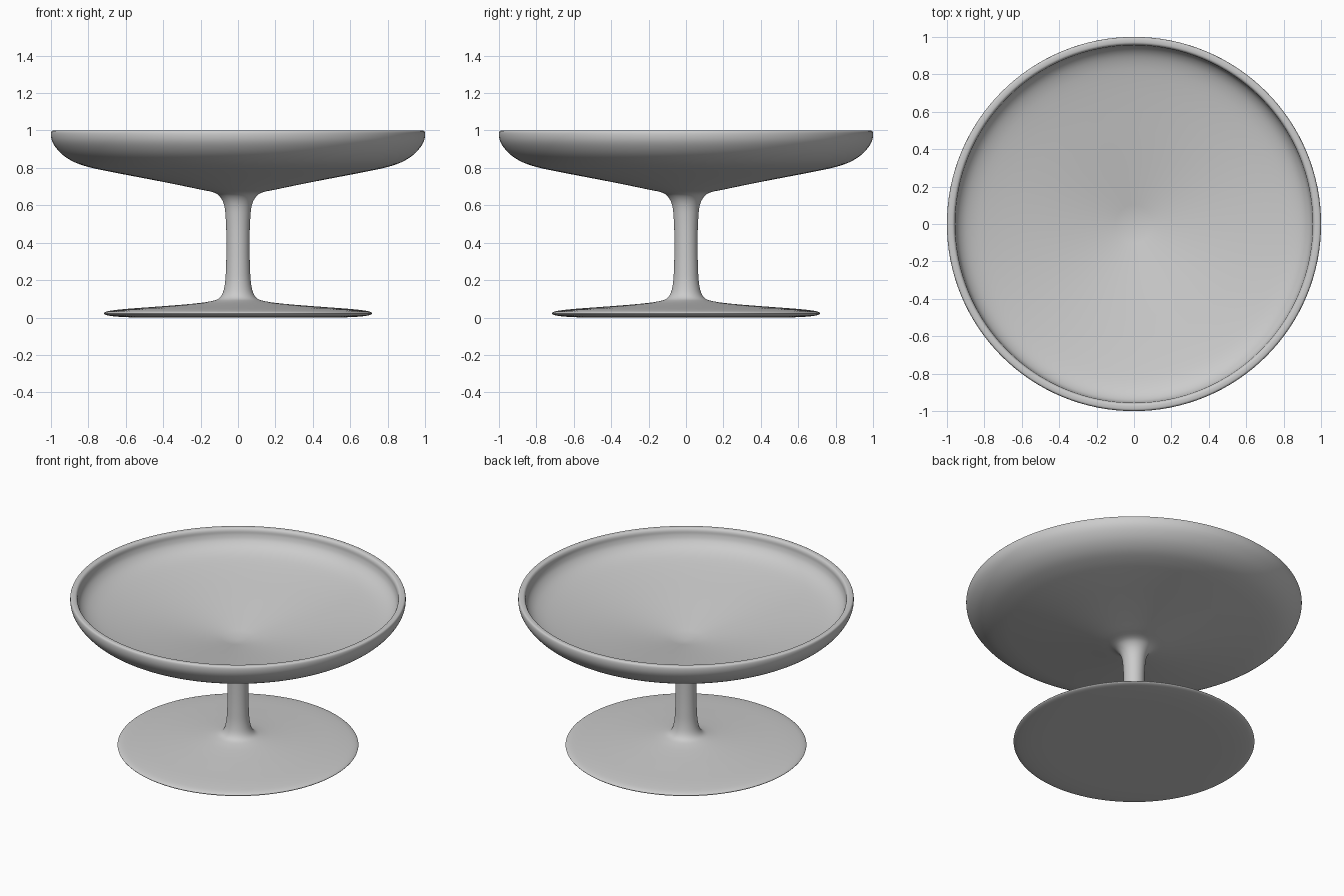
import bpy
import bmesh
import math
from mathutils import Vector

cube = bpy.data.objects.get("Cube")
if cube:
    bpy.data.objects.remove(cube, do_unlink=True)

SEGMENTS = 128
STEPS = 4

# Profile sections as (radius, height), running from the underside up and over the rim
foot = [(0, 0), (0.54, 0), (0.67, 0.007), (0.71, 0.015), (0.718, 0.022),
        (0.705, 0.031), (0.64, 0.042), (0.45, 0.057), (0.25, 0.073), (0.15, 0.086)]
stem = [(0.105, 0.1), (0.084, 0.125), (0.07, 0.18), (0.064, 0.27), (0.062, 0.4),
        (0.065, 0.52), (0.074, 0.6), (0.092, 0.64)]
bowl_outside = [(0.12, 0.665), (0.2, 0.684), (0.4, 0.725), (0.7, 0.783), (0.8, 0.805),
                (0.88, 0.833), (0.94, 0.872), (0.98, 0.917), (0.997, 0.952), (1, 0.985)]
rim = [(0.995, 0.997), (0.98, 1), (0.965, 0.997), (0.957, 0.985)]
bowl_inside = [(0.954, 0.96), (0.943, 0.93), (0.915, 0.9), (0.87, 0.876),
               (0.78, 0.851), (0.4, 0.781), (0, 0.708)]


def smooth_path(points):
    """Run a centripetal spline through the points."""
    pts = [Vector(p) for p in points]
    pts = [2 * pts[0] - pts[1]] + pts + [2 * pts[-1] - pts[-2]]
    path = []
    for a, b, c, d in zip(pts, pts[1:], pts[2:], pts[3:]):
        t1 = (b - a).length ** 0.5
        t2 = t1 + (c - b).length ** 0.5
        t3 = t2 + (d - c).length ** 0.5
        for i in range(STEPS):
            t = t1 + (t2 - t1) * i / STEPS
            ab = a.lerp(b, t / t1)
            bc = b.lerp(c, (t - t1) / (t2 - t1))
            cd = c.lerp(d, (t - t2) / (t3 - t2))
            path.append(ab.lerp(bc, t / t2).lerp(bc.lerp(cd, (t - t1) / (t3 - t1)),
                                                 (t - t1) / (t2 - t1)))
    path.append(pts[-2])
    return path


def lathe(name, points, material):
    """Spin a profile around the z axis into a smooth solid."""
    bm = bmesh.new()
    verts = [bm.verts.new((max(p.x, 0), 0, max(p.y, 0))) for p in smooth_path(points)]
    edges = [bm.edges.new(pair) for pair in zip(verts, verts[1:])]
    bmesh.ops.spin(bm, geom=verts + edges, cent=(0, 0, 0), axis=(0, 0, 1),
                   angle=math.tau, steps=SEGMENTS, use_merge=False)
    bmesh.ops.remove_doubles(bm, verts=bm.verts, dist=0.00005)
    bmesh.ops.recalc_face_normals(bm, faces=bm.faces)
    mesh = bpy.data.meshes.new(name)
    bm.to_mesh(mesh)
    bm.free()
    mesh.materials.append(material)
    obj = bpy.data.objects.new(name, mesh)
    bpy.context.collection.objects.link(obj)
    bpy.ops.object.select_all(action='DESELECT')
    obj.select_set(True)
    bpy.context.view_layer.objects.active = obj
    bpy.ops.object.shade_smooth_by_angle(angle=math.radians(40))
    return obj


# Plain grey finish
grey = bpy.data.materials.new("light_grey")
grey.use_nodes = True
colour = (0.6, 0.6, 0.6, 1)
grey.diffuse_color = colour
grey.node_tree.nodes["Principled BSDF"].inputs["Base Color"].default_value = colour

# Foot, stem and bowl turned as one continuous piece
lathe("pedestal_bowl", foot + stem + bowl_outside + rim + bowl_inside, grey)
